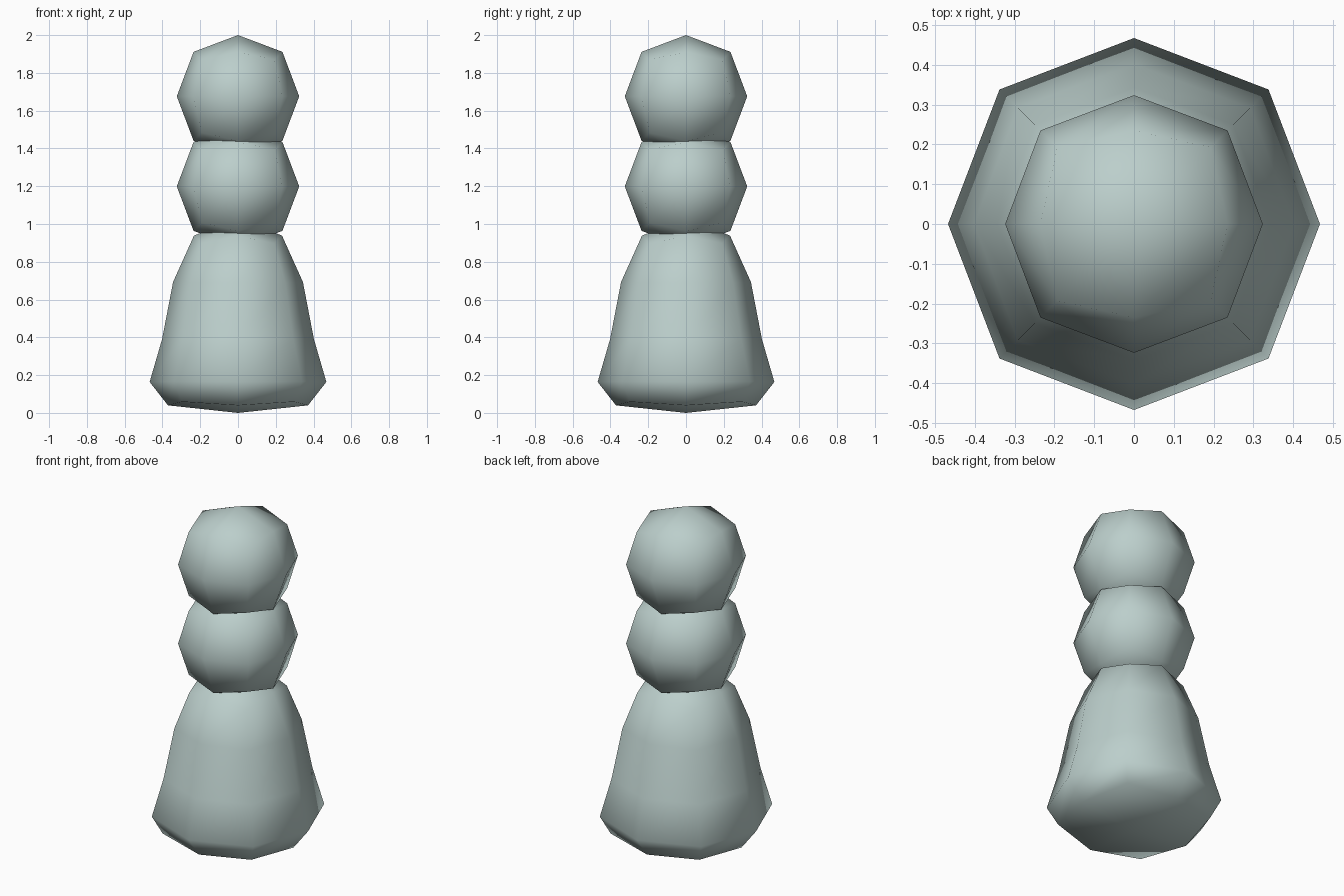
import bpy
import bmesh

old = bpy.data.objects.get("Cube")
if old:
    bpy.data.objects.remove(old, do_unlink=True)

# Single pale grey-green colour
COLOUR = (0.50, 0.62, 0.60, 1.0)
mat = bpy.data.materials.new("pale_grey_green")
mat.use_nodes = True
mat.diffuse_color = COLOUR
mat.node_tree.nodes["Principled BSDF"].inputs["Base Color"].default_value = COLOUR


def rounded_stack(name, levels):
    """Loft square rings (half width, height) into a box, then round it."""
    bm = bmesh.new()
    rings = [[bm.verts.new((sx * w, sy * w, z))
              for sx, sy in ((-1, -1), (1, -1), (1, 1), (-1, 1))]
             for w, z in levels]
    bm.faces.new(rings[0][::-1])
    bm.faces.new(rings[-1])
    for low, high in zip(rings, rings[1:]):
        for i in range(4):
            j = (i + 1) % 4
            bm.faces.new((low[i], low[j], high[j], high[i]))
    for face in bm.faces:
        face.smooth = True
    mesh = bpy.data.meshes.new(name)
    bm.to_mesh(mesh)
    bm.free()
    mesh.materials.append(mat)
    obj = bpy.data.objects.new(name, mesh)
    bpy.context.collection.objects.link(obj)
    sub = obj.modifiers.new("rounding", 'SUBSURF')
    sub.levels = sub.render_levels = 1
    sub.use_limit_surface = True
    return obj


# Flared lower body
rounded_stack("lower_body", [(0.692, -0.028), (0.39, 0.32), (0.379, 1.089)])

# Two equal balls above it
HALF = 0.386
for name, centre in (("middle_ball", 1.199), ("head_ball", 1.676)):
    rounded_stack(name, [(HALF, centre - HALF), (HALF, centre + HALF)])
